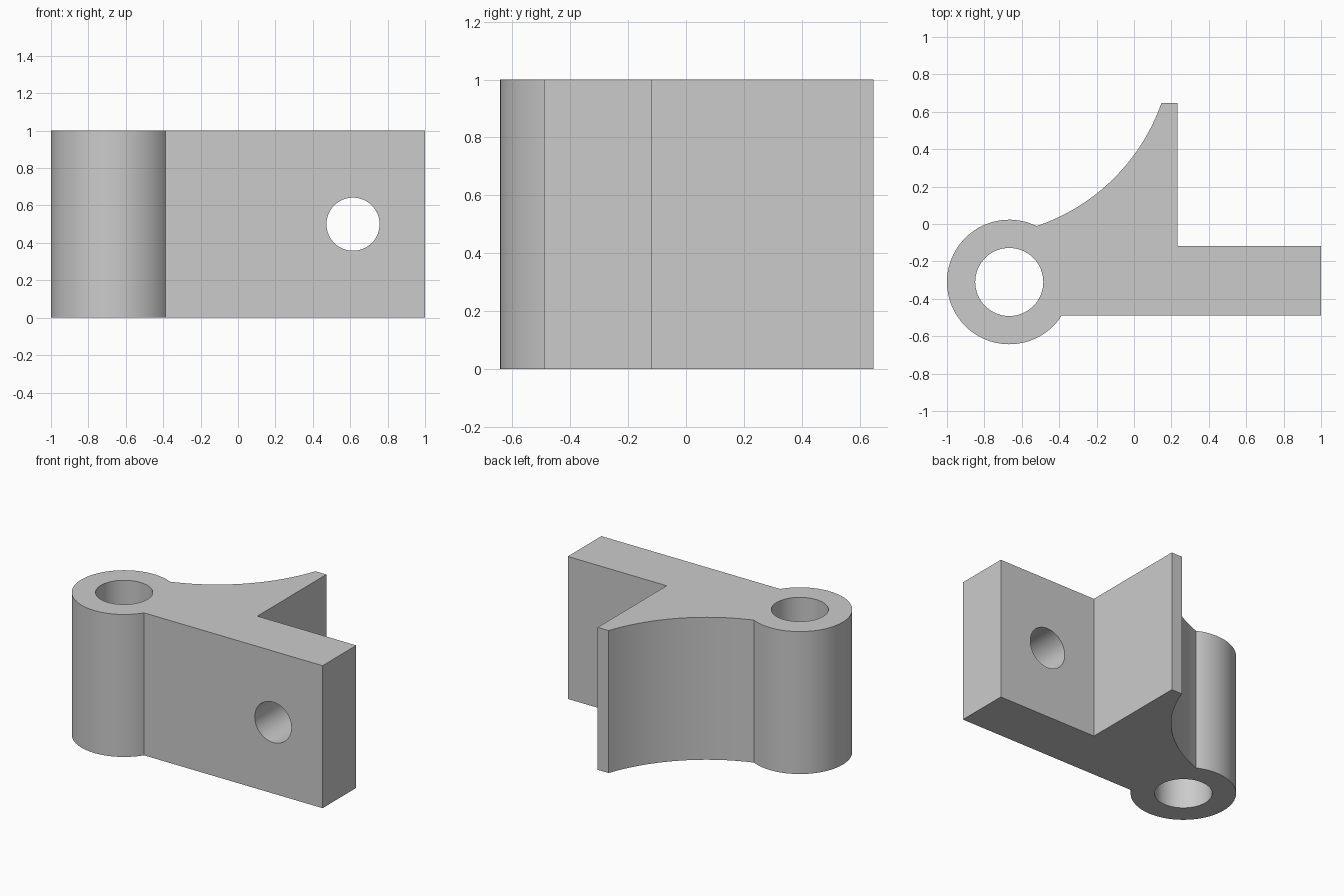
import bpy, bmesh
from math import sin, cos, atan2, radians, pi
from mathutils import Vector

cube = bpy.data.objects.get("Cube")
if cube:
    bpy.data.objects.remove(cube)

HEIGHT = 1.0
PIVOT = Vector((-0.667, -0.31))
BARREL_R = 0.333
FRONT, BACK = -0.49, -0.117      # faces of the mounting plate

grey = bpy.data.materials.new("plain grey")
grey.use_nodes = True
grey.diffuse_color = (0.6, 0.6, 0.6, 1)
grey.node_tree.nodes["Principled BSDF"].inputs["Base Color"].default_value = (0.6, 0.6, 0.6, 1)


def arc(centre, radius, start, end, steps):
    """Points along an arc, both ends included."""
    return [centre + radius * Vector((cos(a), sin(a)))
            for a in (start + (end - start) * i / steps for i in range(steps + 1))]


def arc_between(a, b, half_angle, steps):
    """Arc from a to b that bulges to the right of the travel direction."""
    chord = b - a
    radius = chord.length / 2 / sin(half_angle)
    left = Vector((-chord.y, chord.x)).normalized()
    centre = (a + b) / 2 + left * radius * cos(half_angle)
    start = atan2(a.y - centre.y, a.x - centre.x)
    return arc(centre, radius, start, start + 2 * half_angle, steps)


def bore(target, name, location, radius, depth, rotation=(0, 0, 0)):
    """Drill a round hole through the target."""
    bpy.ops.mesh.primitive_cylinder_add(vertices=64, radius=radius, depth=depth,
                                        location=location, rotation=rotation)
    cutter = bpy.context.object
    cutter.name = name
    cutter.hide_render = True
    mod = target.modifiers.new(name, 'BOOLEAN')
    mod.operation = 'DIFFERENCE'
    mod.solver = 'EXACT'
    mod.object = cutter
    bpy.ops.object.select_all(action='DESELECT')
    target.select_set(True)
    bpy.context.view_layer.objects.active = target
    bpy.ops.object.modifier_apply(modifier=mod.name)
    bpy.data.objects.remove(cutter)


# Outline: barrel, plate, upright fin and the hollow web joining fin to barrel
web_start = Vector((-0.52, -0.011))
fin_tip = Vector((0.147, 0.648))
top_angle = atan2(web_start.y - PIVOT.y, web_start.x - PIVOT.x)
low_angle = 2 * pi + atan2(FRONT - PIVOT.y, (BARREL_R**2 - (FRONT - PIVOT.y)**2) ** 0.5)
web = arc_between(web_start, fin_tip, radians(26), 32)
outline = arc(PIVOT, BARREL_R, top_angle, low_angle, 64)
outline += [Vector(p) for p in ((1, FRONT), (1, BACK), (0.232, BACK), (0.232, fin_tip.y))]
outline += web[:0:-1]

# Extrude the outline into the bracket
bm = bmesh.new()
base = bm.faces.new([bm.verts.new((p.x, p.y, 0)) for p in outline])
top = bmesh.ops.extrude_face_region(bm, geom=[base])
bmesh.ops.translate(bm, vec=(0, 0, HEIGHT),
                    verts=[v for v in top["geom"] if isinstance(v, bmesh.types.BMVert)])
bmesh.ops.recalc_face_normals(bm, faces=bm.faces)
mesh = bpy.data.meshes.new("hinge_bracket")
bm.to_mesh(mesh)
bm.free()
mesh.materials.append(grey)
bracket = bpy.data.objects.new("hinge_bracket", mesh)
bpy.context.collection.objects.link(bracket)

# Pin bore through the barrel, bolt hole through the plate
bore(bracket, "pin_bore", (PIVOT.x, PIVOT.y, HEIGHT / 2), 0.182, 2)
bore(bracket, "bolt_hole", (0.615, (FRONT + BACK) / 2, HEIGHT / 2), 0.142, 0.6, (pi / 2, 0, 0))

bpy.ops.object.shade_smooth_by_angle(angle=radians(20))
